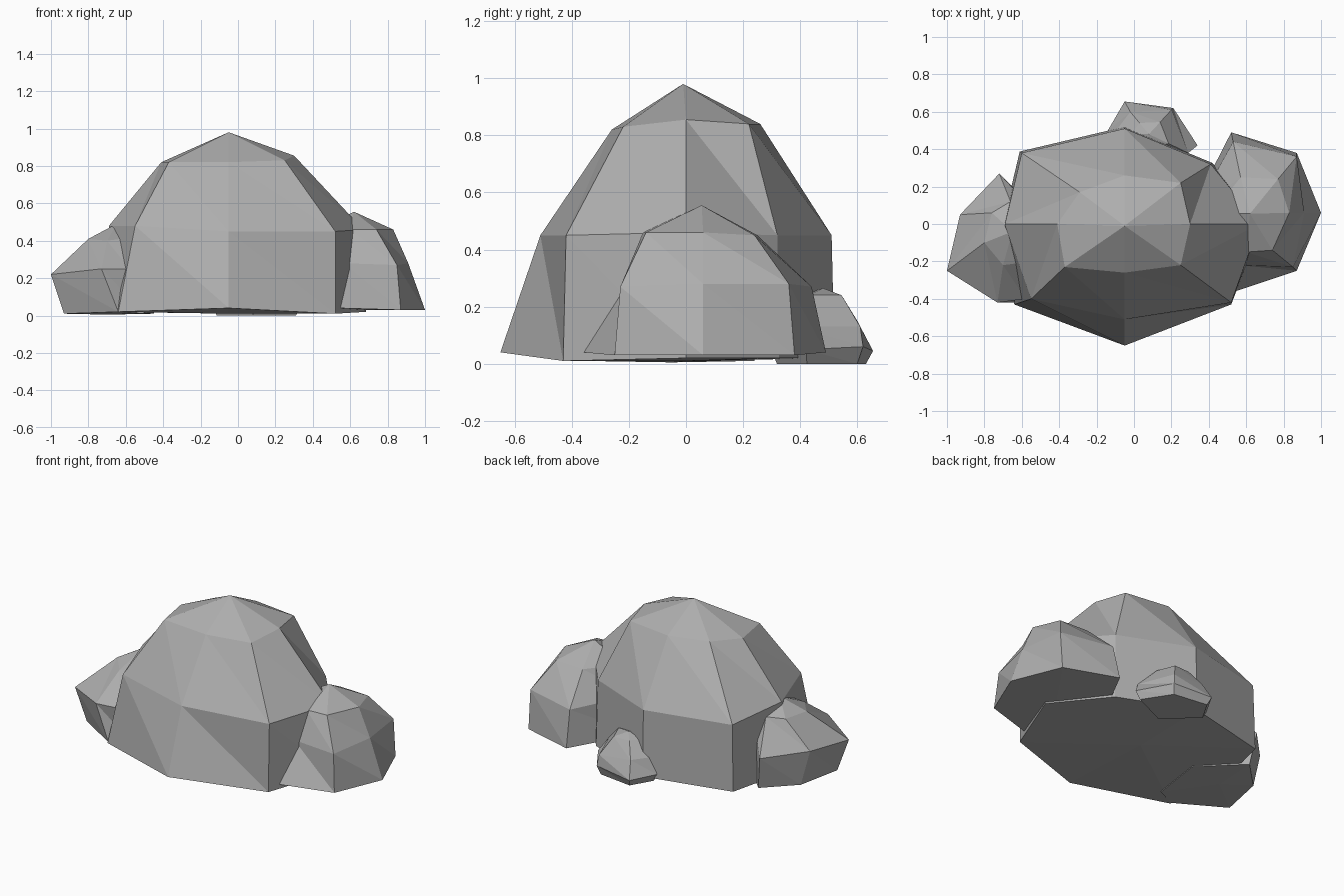
import bpy
import bmesh

# Remove the default cube only
cube = bpy.data.objects.get("Cube")
if cube:
    bpy.data.objects.remove(cube, do_unlink=True)

# One plain stone colour
stone = bpy.data.materials.new("grey_stone")
stone.use_nodes = True
colour = (0.42, 0.42, 0.42, 1)
stone.diffuse_color = colour
stone.node_tree.nodes["Principled BSDF"].inputs["Base Color"].default_value = colour


def shift(ring, scale, centre, z):
    """Copy a ring, scaled about a centre and set at a new height."""
    cx, cy = centre
    return [(cx + (x - cx) * scale, cy + (y - cy) * scale, z) for x, y, _ in ring]


def rock(name, apex, rings, floor):
    """Faceted rock: apex fan, triangulated bands between rings, base fan.
    Rings run counter-clockwise from the front, highest ring first."""
    bm = bmesh.new()
    top, base = bm.verts.new(apex), bm.verts.new(floor)
    loops = [[bm.verts.new(p) for p in ring] for ring in rings]
    count = len(loops[0])
    for i in range(count):
        j = (i + 1) % count
        bm.faces.new((top, loops[0][i], loops[0][j]))
        bm.faces.new((base, loops[-1][j], loops[-1][i]))
        for upper, lower in zip(loops, loops[1:]):
            bm.faces.new((upper[i], lower[i], lower[j]))
            bm.faces.new((upper[i], lower[j], upper[j]))
    bmesh.ops.recalc_face_normals(bm, faces=bm.faces)
    mesh = bpy.data.meshes.new(name)
    bm.to_mesh(mesh)
    bm.free()
    mesh.materials.append(stone)
    obj = bpy.data.objects.new(name, mesh)
    bpy.context.collection.objects.link(obj)
    return obj


# Main boulder: crown, shoulder and foot rings
crown = [(-.05, -.26, .82), (.25, -.22, .83), (.30, 0, .855), (.25, .22, .84),
         (-.05, .26, .84), (-.29, .17, .83), (-.41, 0, .82), (-.37, -.23, .82)]
shoulder = [(-.05, -.51, .45), (.52, -.42, .45), (.67, 0, .46), (.41, .32, .45),
            (-.05, .51, .45), (-.60, .38, .45), (-.69, 0, .48), (-.55, -.40, .48)]
foot = shift(shoulder, 1.02, (-.05, 0), .02)
foot[0] = (-.05, -.65, .04)
foot[1] = (.52, -.43, .01)
foot[-1] = (-.64, -.43, .02)
rock("main_boulder", (-.05, -.01, .98), [crown, shoulder, foot], (-.05, 0, .01))

# Left boulder: domed, widening down to the ground
crown = [(.60, -.15, .46), (.74, -.14, .46), (.83, .06, .46), (.77, .24, .45),
         (.57, .25, .45), (.42, .06, .45)]
shoulder = [(.56, -.22, .28), (.85, -.23, .27), (.91, .06, .28), (.87, .36, .28),
            (.53, .44, .27), (.32, .06, .28)]
foot = [(.54, -.36, .04), (.87, -.25, .03), (1, .06, .03), (.87, .38, .03),
        (.52, .49, .04), (.30, .06, .03)]
rock("left_boulder", (.62, .055, .555), [crown, shoulder, foot], (.65, .06, .03))

# Right boulder: bulging outward above a narrower foot
crown = [(-.70, -.22, .40), (-.55, -.2, .42), (-.52, .05, .42), (-.66, .12, .42),
         (-.76, .06, .41), (-.80, -.10, .41)]
shoulder = [(-.73, -.42, .25), (-.58, -.40, .25), (-.45, 0, .25), (-.72, .27, .22),
            (-.93, .05, .24), (-1, -.25, .22)]
foot = [(-.64, -.42, .02), (-.5, -.35, .01), (-.45, 0, .01), (-.69, .24, .01),
        (-.87, .06, .01), (-.93, -.23, .01)]
rock("right_boulder", (-.65, -.04, .49), [crown, shoulder, foot], (-.7, -.05, .005))

# Small stone at the back
shoulder = [(.08, .32, .15), (.29, .38, .13), (.20, .61, .13),
            (-.02, .60, .15), (-.11, .48, .15)]
rim = [(.08, .30, .05), (.34, .42, .05), (.21, .62, .06),
       (-.05, .655, .045), (-.14, .50, .05)]
foot = shift(rim, .88, (.08, .45), 0)
rock("back_stone", (.08, .48, .265),
     [shift(shoulder, .5, (.08, .48), .24), shoulder, rim, foot], (.08, .45, 0))
